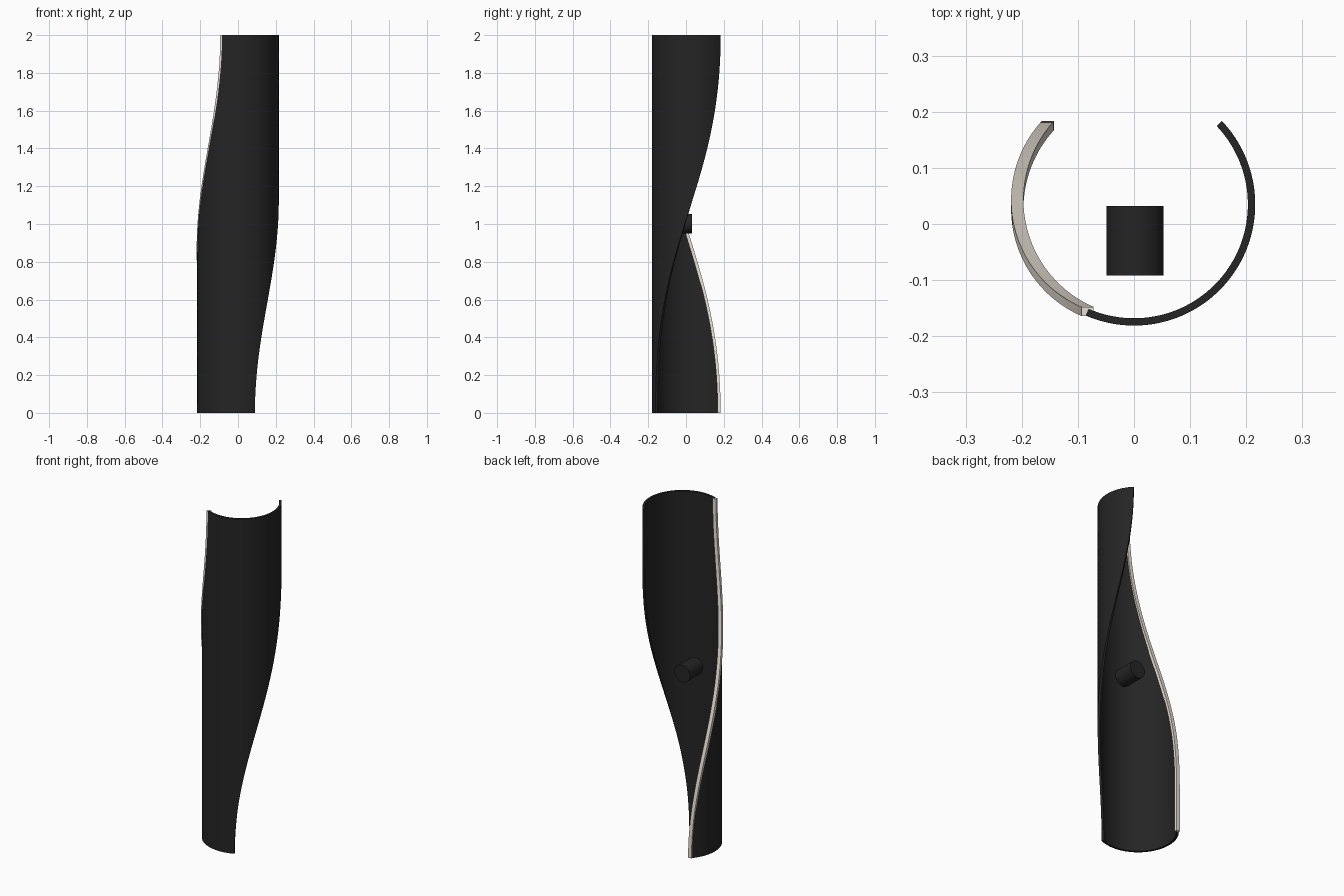
import bpy, bmesh
from math import sin, cos, pi, radians

if "Cube" in bpy.data.objects:
    bpy.data.objects.remove(bpy.data.objects["Cube"])

CY, R_IN, R_OUT, H = 0.035, 0.203, 0.216, 2.0
START, SPAN, TWIST = -113.5, 157.0, 109.0
LEVELS, SEGS = 64, 48


def material(name, color):
    m = bpy.data.materials.new(name)
    m.diffuse_color = (*color, 1)
    m.use_nodes = True
    m.node_tree.nodes["Principled BSDF"].inputs["Base Color"].default_value = m.diffuse_color
    return m


def edge_angle(t):
    # Eased twist: the arc turns clockwise towards the floor
    return START - TWIST * (1 + cos(pi * t)) / 2


def polar(r, deg):
    return r * cos(radians(deg)), CY + r * sin(radians(deg))


def loft(name, section, mat):
    """Skin a closed cross-section along the height and cap both ends."""
    bm = bmesh.new()
    rings = []
    for i in range(LEVELS + 1):
        t = i / LEVELS
        rings.append([bm.verts.new((x, y, t * H)) for x, y in section(t)])
    n = len(rings[0])
    for a, b in zip(rings, rings[1:]):
        for j in range(n):
            k = (j + 1) % n
            bm.faces.new((a[j], a[k], b[k], b[j]))
    bm.faces.new(rings[0][::-1])
    bm.faces.new(rings[-1])
    bmesh.ops.recalc_face_normals(bm, faces=bm.faces)
    me = bpy.data.meshes.new(name)
    bm.to_mesh(me)
    bm.free()
    ob = bpy.data.objects.new(name, me)
    bpy.context.collection.objects.link(ob)
    finish(ob, mat)


def finish(ob, mat):
    ob.data.materials.append(mat)
    bpy.ops.object.select_all(action='DESELECT')
    ob.select_set(True)
    bpy.context.view_layer.objects.active = ob
    bpy.ops.object.shade_smooth_by_angle(angle=radians(35))


def shell_section(t):
    angles = [edge_angle(t) + SPAN * j / SEGS for j in range(SEGS + 1)]
    return [polar(R_OUT, a) for a in angles] + [polar(R_IN, a) for a in reversed(angles)]


def strip_section(t):
    x, y = polar(0.208, edge_angle(t))
    return [(x + sx * 0.011, y + sy * 0.008) for sx, sy in ((-1, -1), (1, -1), (1, 1), (-1, 1))]


black = material("black_metal", (0.018, 0.018, 0.018))
warm = material("warm_diffuser", (0.8, 0.74, 0.65))

# Twisted half-tube and the light strip along its leading edge
loft("twisted_shell", shell_section, black)
loft("light_strip", strip_section, warm)

# Short horizontal mounting peg behind the shell
bpy.ops.mesh.primitive_cylinder_add(vertices=48, radius=0.051, depth=0.124,
                                    location=(0.002, -0.03, 1.002), rotation=(pi / 2, 0, 0))
peg = bpy.context.object
peg.name = "mounting_peg"
finish(peg, black)
